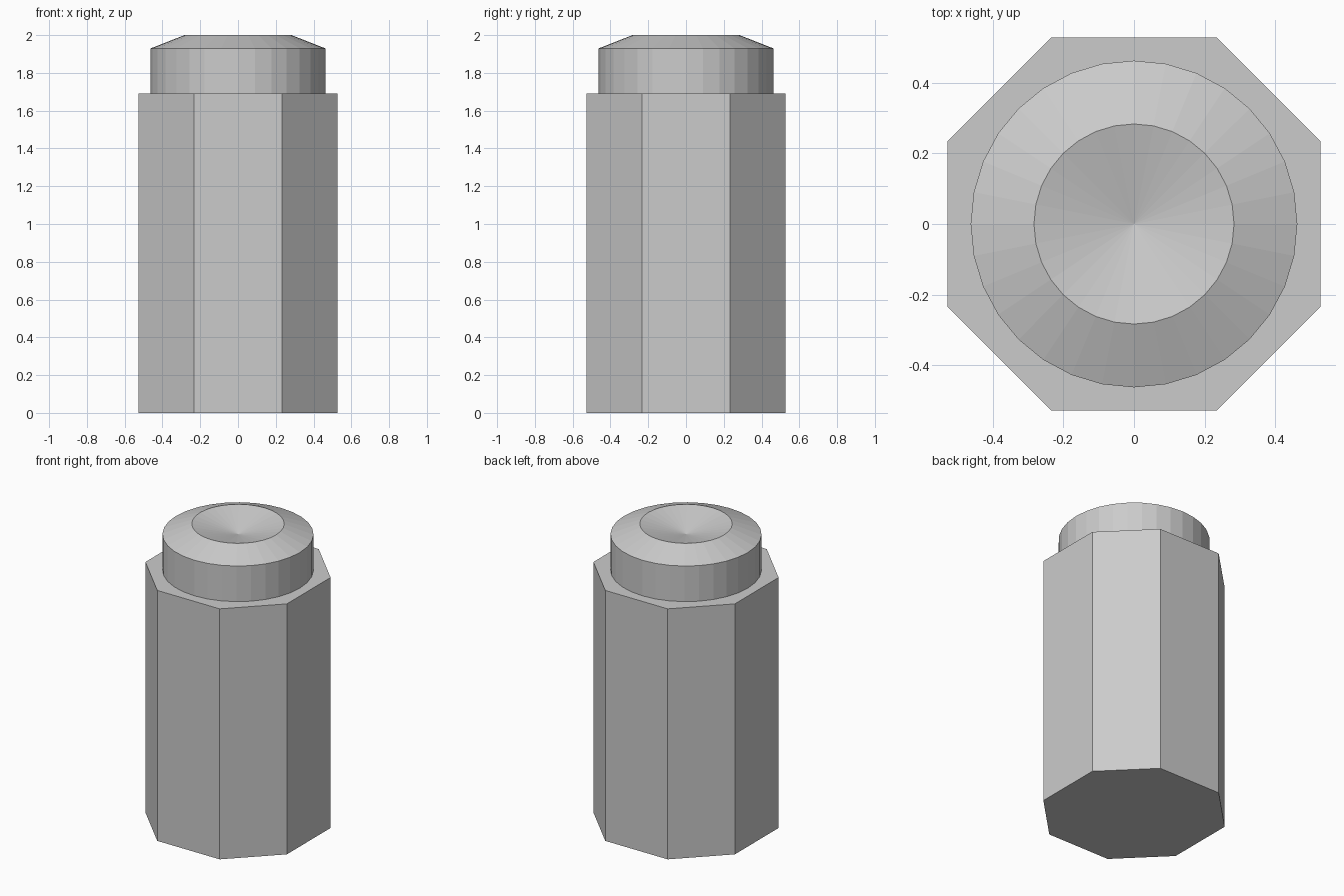
import bpy
import bmesh
from math import cos, sin, pi

cube = bpy.data.objects.get("Cube")
if cube:
    bpy.data.objects.remove(cube, do_unlink=True)

grey = bpy.data.materials.new("plain grey")
grey.use_nodes = True
colour = (0.6, 0.6, 0.6, 1)
grey.diffuse_color = colour
grey.node_tree.nodes["Principled BSDF"].inputs["Base Color"].default_value = colour


def add_object(name, bm):
    bmesh.ops.recalc_face_normals(bm, faces=bm.faces)
    mesh = bpy.data.meshes.new(name)
    bm.to_mesh(mesh)
    bm.free()
    mesh.materials.append(grey)
    obj = bpy.data.objects.new(name, mesh)
    bpy.context.collection.objects.link(obj)
    return obj


# Eight-sided body: a square prism with cut corners
HALF, CORNER, BODY_TOP = 0.528, 0.233, 1.69
outline = [(HALF, -CORNER), (HALF, CORNER)]
for _ in range(3):
    outline += [(-y, x) for x, y in outline[-2:]]
bm = bmesh.new()
base = bm.faces.new([bm.verts.new((x, y, 0)) for x, y in outline])
top = bmesh.ops.extrude_face_region(bm, geom=[base], use_keep_orig=True)["geom"]
bmesh.ops.translate(bm, vec=(0, 0, BODY_TOP),
                    verts=[g for g in top if isinstance(g, bmesh.types.BMVert)])
add_object("octagonal_body", bm)

# Round cap with a sloped shoulder and a dished top
SIDES = 32
profile = [(0.462, BODY_TOP), (0.462, 1.93), (0.283, 2.0)]
bm = bmesh.new()
rings = [[bm.verts.new((r * cos(2 * pi * i / SIDES), r * sin(2 * pi * i / SIDES), z))
          for i in range(SIDES)] for r, z in profile]
dish = bm.verts.new((0, 0, 1.93))
for i in range(SIDES):
    j = (i + 1) % SIDES
    for low, high in zip(rings, rings[1:]):
        bm.faces.new((low[i], low[j], high[j], high[i]))
    bm.faces.new((rings[-1][i], rings[-1][j], dish))
bm.faces.new(rings[0][::-1])
cap = add_object("round_cap", bm)
for face in cap.data.polygons:
    face.use_smooth = False
